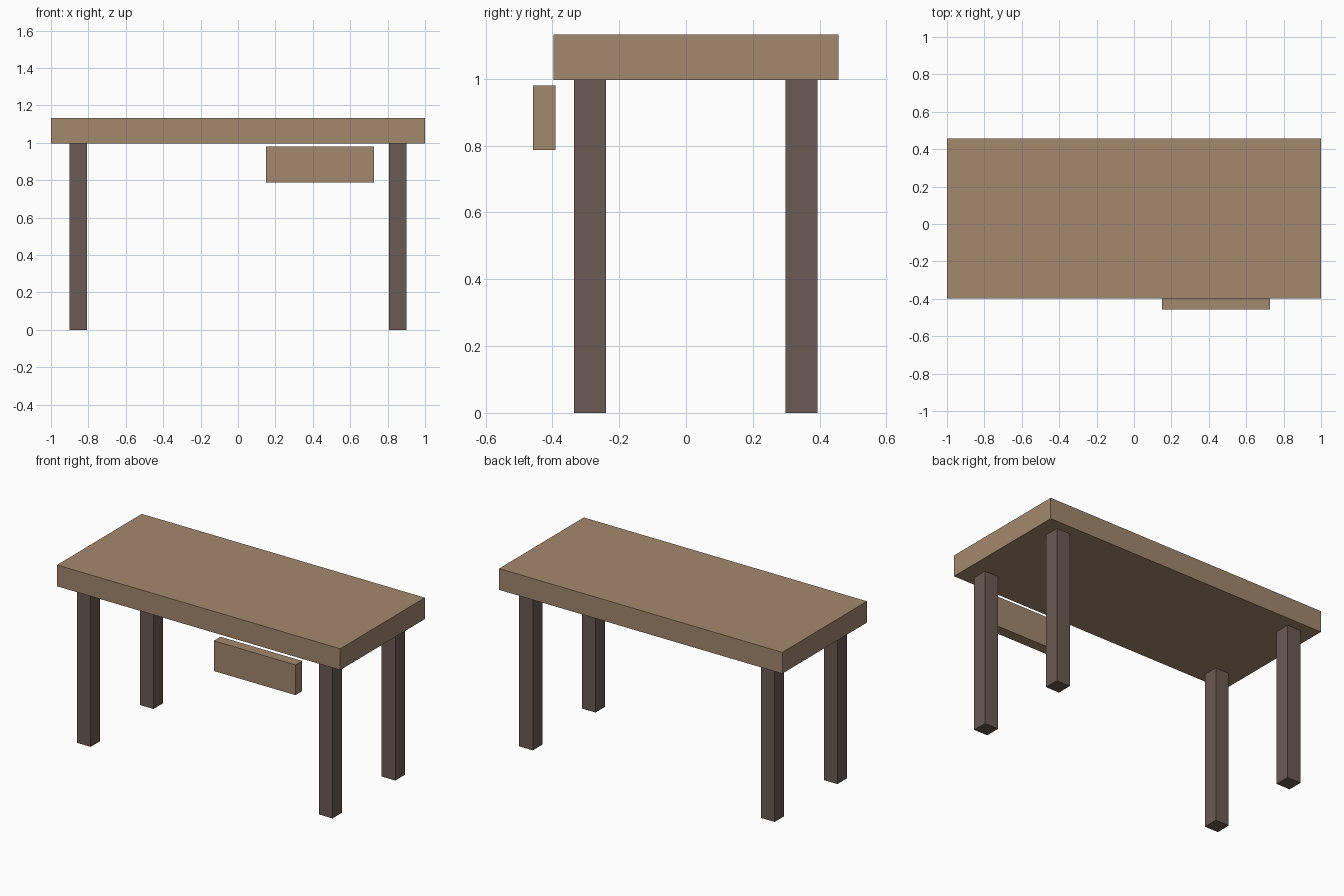
import bpy

if "Cube" in bpy.data.objects:
    bpy.data.objects.remove(bpy.data.objects["Cube"])


def srgb(r, g, b):
    def lin(c):
        c /= 255
        return c / 12.92 if c <= 0.04045 else ((c + 0.055) / 1.055) ** 2.4
    return (lin(r), lin(g), lin(b), 1.0)


def material(name, rgb):
    mat = bpy.data.materials.new(name)
    mat.diffuse_color = srgb(*rgb)
    mat.use_nodes = True
    mat.node_tree.nodes["Principled BSDF"].inputs["Base Color"].default_value = mat.diffuse_color
    return mat


def box(name, low, high, mat):
    """Axis-aligned box spanning two opposite corners."""
    bpy.ops.mesh.primitive_cube_add(size=1)
    obj = bpy.context.object
    obj.name = name
    for v in obj.data.vertices:
        v.co = [(a + b) / 2 + c * (b - a) for a, b, c in zip(low, high, v.co)]
    obj.data.materials.append(mat)
    return obj


light_wood = material("light wood", (162, 136, 109))
dark_wood = material("dark wood", (107, 90, 83))

# Thick table top
box("table_top", (-1.0, -0.397, 0.997), (1.0, 0.457, 1.133), light_wood)

# Drawer front, hanging just ahead of the top's front edge
box("drawer_front", (0.15, -0.458, 0.787), (0.727, -0.391, 0.98), light_wood)

# Four square legs, centred under the top
half = 0.048
for side, x in (("left", -0.854), ("right", 0.854)):
    for end, y in (("front", -0.287), ("back", 0.346)):
        box(f"leg_{end}_{side}", (x - half, y - half, 0.0),
            (x + half, y + half, 0.997), dark_wood)
